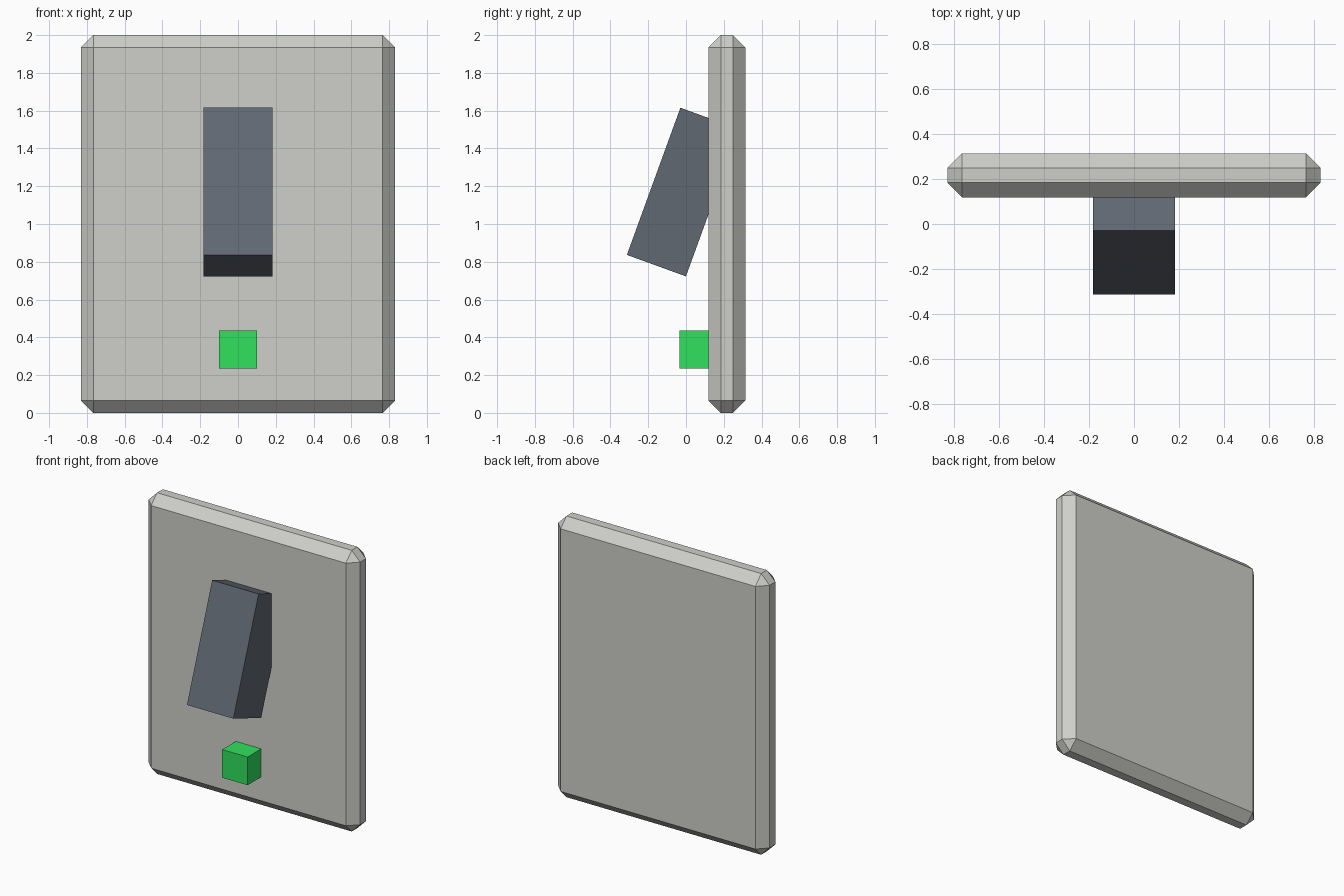
import bpy
from math import radians

if "Cube" in bpy.data.objects:
    bpy.data.objects.remove(bpy.data.objects["Cube"])


def material(name, rgb):
    m = bpy.data.materials.new(name)
    m.diffuse_color = (*rgb, 1)
    m.use_nodes = True
    m.node_tree.nodes["Principled BSDF"].inputs["Base Color"].default_value = m.diffuse_color
    return m


def box(name, centre, size, mat=None, tilt=0):
    bpy.ops.mesh.primitive_cube_add(size=1, location=centre)
    ob = bpy.context.object
    ob.name = name
    ob.scale = size
    bpy.ops.object.transform_apply(location=False, rotation=False, scale=True)
    ob.rotation_euler.x = radians(tilt)
    if mat:
        ob.data.materials.append(mat)
    return ob


# Wall plate with chamfered edges
plate = box("wall_plate", (0, 0.2165, 1), (1.664, 0.197, 2),
            material("plate_grey", (0.62, 0.62, 0.59)))
bevel = plate.modifiers.new("chamfer", 'BEVEL')
bevel.width = 0.066
bevel.segments = 1

# Tilted toggle lever, its upper back sunk into the plate
box("toggle_lever", (0, -0.015, 1.169), (0.365, 0.333, 0.829),
    material("lever_slate", (0.12, 0.14, 0.17)), tilt=-20)

# Indicator light
box("indicator_light", (0, 0.065, 0.335), (0.2, 0.2, 0.2),
    material("light_green", (0.03, 0.75, 0.11)))
